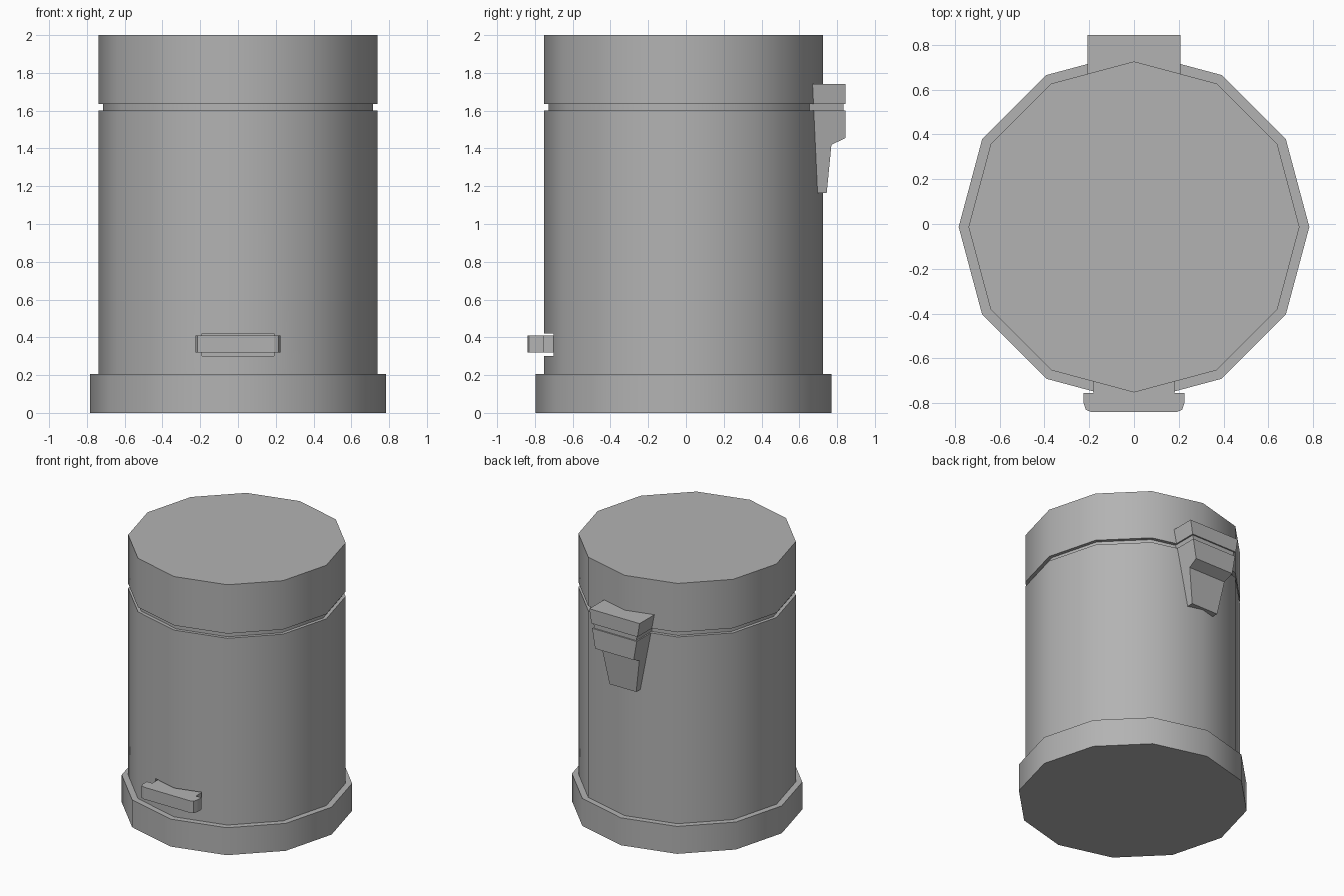
import bpy, bmesh, math

if "Cube" in bpy.data.objects:
    bpy.data.objects.remove(bpy.data.objects["Cube"])

grey = bpy.data.materials.new("plain_grey")
grey.use_nodes = True
colour = (0.45, 0.45, 0.45, 1)
grey.diffuse_color = colour
grey.node_tree.nodes["Principled BSDF"].inputs["Base Color"].default_value = colour

SIDES = 12
CENTRE_Y = -0.013


def loft(name, rings):
    """Skin a stack of equal-length rings and cap both ends."""
    bm = bmesh.new()
    loops = [[bm.verts.new(p) for p in ring] for ring in rings]
    n = len(loops[0])
    for low, high in zip(loops, loops[1:]):
        for i in range(n):
            j = (i + 1) % n
            bm.faces.new((low[i], low[j], high[j], high[i]))
    bm.faces.new(loops[0][::-1])
    bm.faces.new(loops[-1])
    bmesh.ops.recalc_face_normals(bm, faces=bm.faces)
    mesh = bpy.data.meshes.new(name)
    bm.to_mesh(mesh)
    bm.free()
    mesh.materials.append(grey)
    obj = bpy.data.objects.new(name, mesh)
    bpy.context.collection.objects.link(obj)
    return obj


def drum(name, radius, bottom, top):
    angles = [math.tau * i / SIDES for i in range(SIDES)]
    return loft(name, [[(radius * math.cos(a), CENTRE_Y + radius * math.sin(a), z)
                        for a in angles] for z in (bottom, top)])


def slab(name, half_outline, bottom, top):
    """Extrude an outline mirrored across x = 0."""
    outline = half_outline + [(-x, y) for x, y in reversed(half_outline)]
    return loft(name, [[(x, y, z) for x, y in outline] for z in (bottom, top)])


def activate(obj):
    bpy.ops.object.select_all(action='DESELECT')
    obj.select_set(True)
    bpy.context.view_layer.objects.active = obj


# Bin drums, with a narrow neck under the lid
base = drum("base", 0.783, 0, 0.205)
body = drum("body", 0.739, 0.15, 1.6)
neck = drum("neck", 0.714, 1.55, 1.68)
lid = drum("lid", 0.739, 1.635, 2)

# Slot in the front of the body for the pedal
cutter = slab("slot_cutter", [(0.19, -0.66), (0.19, -0.9)], 0.3, 0.42)
cutter.hide_render = True
cut = body.modifiers.new("pedal_slot", 'BOOLEAN')
cut.object = cutter
cut.operation = 'DIFFERENCE'
cut.solver = 'EXACT'
activate(body)
bpy.ops.object.modifier_apply(modifier=cut.name)
bpy.data.objects.remove(cutter)

# Pedal: stem and wider foot bar with softened front corners
pedal = slab("pedal", [(0.18, -0.65), (0.18, -0.755), (0.225, -0.755),
                       (0.225, -0.8), (0.215, -0.83), (0.19, -0.84)], 0.32, 0.41)

# Tapered hinge with a groove level with the neck: (height, rear y, inset)
hinge_steps = [(1.165, 0.745, 0), (1.42, 0.77, 0), (1.455, 0.845, 0),
               (1.6, 0.845, 0), (1.6, 0.835, 0.01), (1.635, 0.835, 0.01),
               (1.635, 0.845, 0), (1.74, 0.845, 0)]
rings = []
for z, rear, inset in hinge_steps:
    half = 0.208 - 0.17 * (1.74 - z) - inset
    rings.append([(-half, 0.62, z), (half, 0.62, z), (half, rear, z), (-half, rear, z)])
hinge = loft("hinge", rings)

# Smooth sides, crisp rims
for part in (base, body, neck, lid):
    activate(part)
    bpy.ops.object.shade_smooth_by_angle(angle=math.radians(40))
